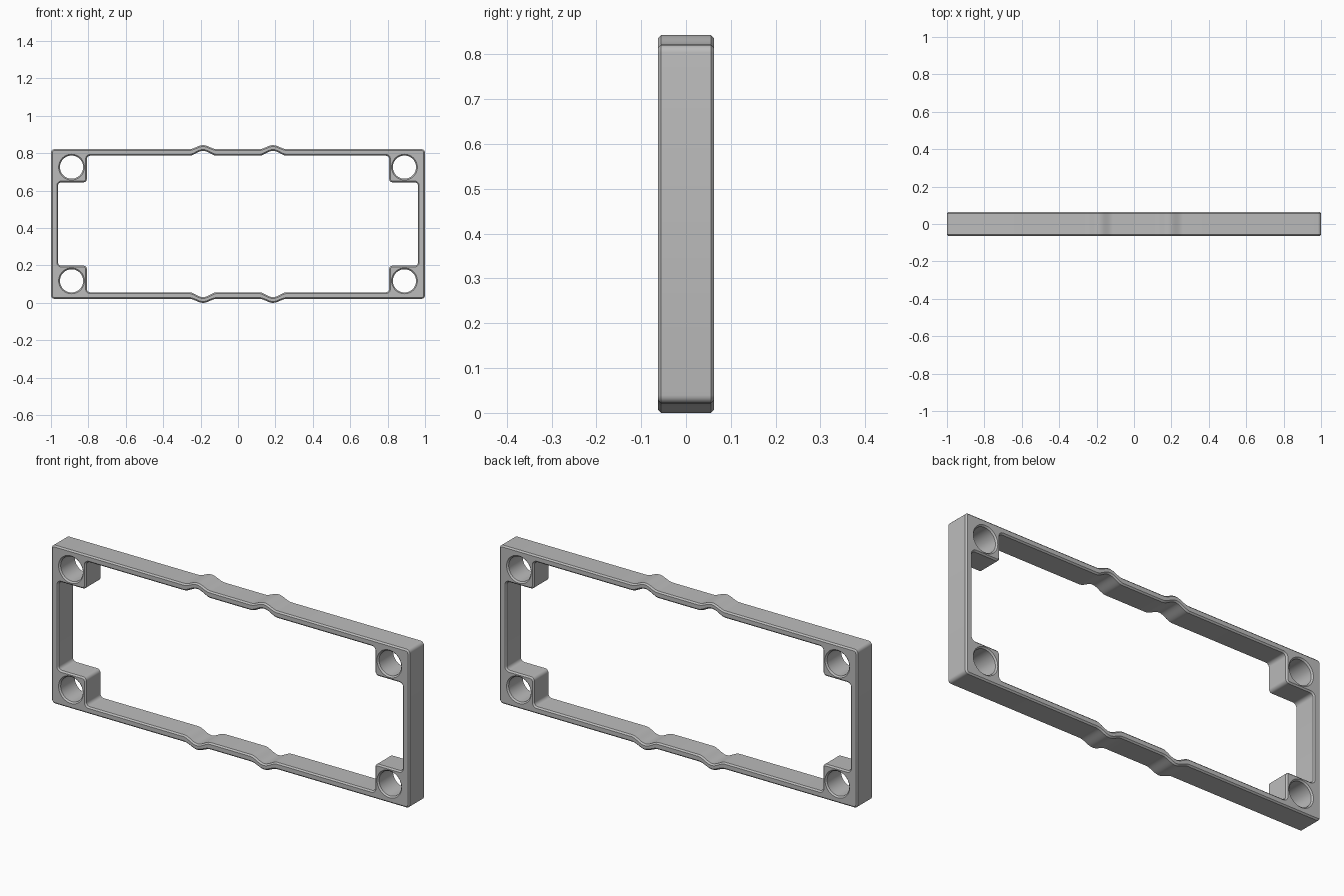
import bpy, bmesh
from math import pi, sin, cos, radians
from mathutils import Vector

cube = bpy.data.objects.get("Cube")
if cube:
    bpy.data.objects.remove(cube)

MID = 0.4215          # height of the frame's centre
DEPTH = 0.063         # half thickness
EDGE = 0.007          # chamfer on every rim


def bump_edge(z, rise):
    """Right half, then left half, of a top edge with two soft bumps."""
    pts = []
    for cx in (0.187, -0.187):
        for i in range(21):
            t = 1 - i / 10
            pts.append((cx + 0.075 * t, z + rise * (0.5 + 0.5 * cos(pi * t)), 0))
    return pts


def half_turn(pts):
    """Complete a symmetric outline by turning its upper half around."""
    return pts + [(-x, -z, r) for x, z, r in pts]


def rounded(corners, steps=5):
    """Outline from (x, z, radius) corners, rounding those with a radius."""
    out = []
    for i, (x, z, r) in enumerate(corners):
        p = Vector((x, z))
        if r == 0:
            out.append(p)
            continue
        a = (Vector(corners[i - 1][:2]) - p).normalized()
        b = (Vector(corners[(i + 1) % len(corners)][:2]) - p).normalized()
        centre = p + (a + b) * r
        for k in range(steps + 1):
            ang = k / steps * pi / 2
            out.append(centre - b * r * cos(ang) - a * r * sin(ang))
    return out


def inset(loop, d):
    """Move a loop to its left, which is always into the material."""
    out = []
    for i, p in enumerate(loop):
        e1 = (p - loop[i - 1]).normalized()
        e2 = (loop[(i + 1) % len(loop)] - p).normalized()
        n1, n2 = Vector((-e1.y, e1.x)), Vector((-e2.y, e2.x))
        out.append(p + (n1 + n2) * d / (1 + n1.dot(n2)))
    return out


# Outer edge, counter-clockwise
outer = rounded(half_turn([(1, 0.4, 0.018)] + bump_edge(0.4, 0.0215)
                          + [(-1, 0.4, 0.018)]))

# Opening with four square corner bosses, reversed to run clockwise
R = 0.018
opening = rounded(half_turn(
    [(0.962, 0.223, R), (0.808, 0.223, R), (0.808, 0.365, R)]
    + bump_edge(0.365, 0.026)
    + [(-0.808, 0.365, R), (-0.808, 0.223, R), (-0.962, 0.223, R)]))[::-1]

# Screw holes, clockwise
holes = [[Vector((sx * 0.89 + 0.062 * cos(a), sz * 0.304 + 0.062 * sin(a)))
          for a in (-2 * pi * k / 48 for k in range(48))]
         for sx in (-1, 1) for sz in (-1, 1)]

# Walls with chamfered rims, then the front and back faces
bm = bmesh.new()
levels = ((-DEPTH, EDGE), (EDGE - DEPTH, 0), (DEPTH - EDGE, 0), (DEPTH, EDGE))
rims = {0: [], 3: []}
for loop in [outer, opening] + holes:
    n = len(loop)
    rings = [[bm.verts.new((p.x, y, p.y + MID)) for p in inset(loop, d)]
             for y, d in levels]
    for lo, hi in zip(rings, rings[1:]):
        for i in range(n):
            j = (i + 1) % n
            bm.faces.new((lo[i], lo[j], hi[j], hi[i]))
    for side in rims:
        rims[side] += [bm.edges.get((rings[side][i - 1], rings[side][i]))
                       for i in range(n)]
for edges in rims.values():
    bmesh.ops.triangle_fill(bm, edges=edges, use_beauty=True, normal=(0, 1, 0))
bmesh.ops.recalc_face_normals(bm, faces=bm.faces)

mesh = bpy.data.meshes.new("spacer_frame")
bm.to_mesh(mesh)
bm.free()
frame = bpy.data.objects.new("spacer_frame", mesh)
bpy.context.collection.objects.link(frame)

# Plain grey finish
grey = bpy.data.materials.new("grey")
grey.use_nodes = True
colour = (0.5, 0.5, 0.5, 1)
grey.diffuse_color = colour
grey.node_tree.nodes["Principled BSDF"].inputs["Base Color"].default_value = colour
mesh.materials.append(grey)

bpy.ops.object.select_all(action="DESELECT")
frame.select_set(True)
bpy.context.view_layer.objects.active = frame
bpy.ops.object.shade_smooth_by_angle(angle=radians(30))
